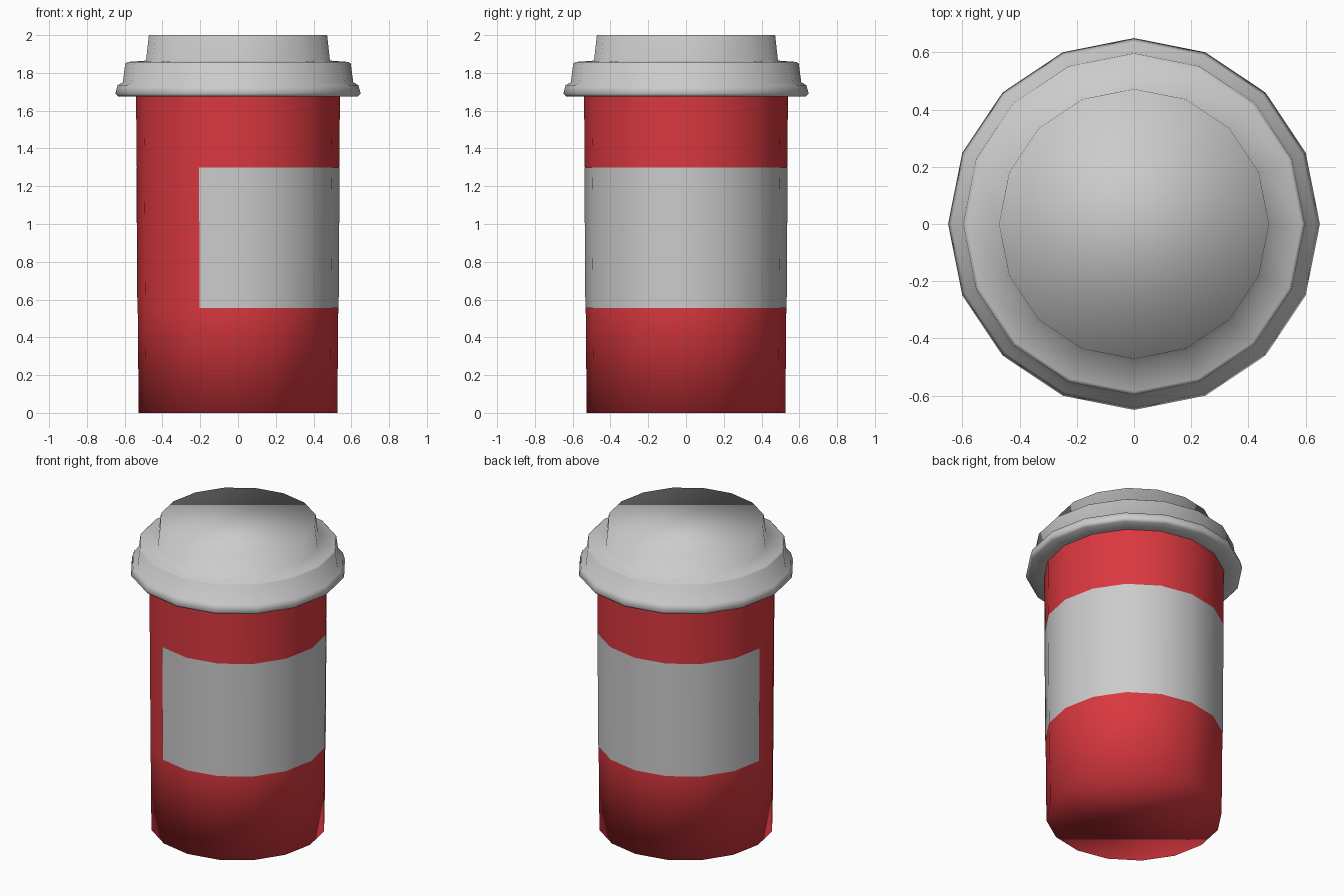
import bpy, bmesh, math

if "Cube" in bpy.data.objects:
    bpy.data.objects.remove(bpy.data.objects["Cube"])

SIDES = 16
STEP = 2 * math.pi / SIDES


def lathe(name, profile, first=0, count=SIDES, cap_bottom=False, cap_top=False):
    """Spin a (radius, height) profile over `count` of the 16 sides."""
    full = count == SIDES
    bm = bmesh.new()
    n = count if full else count + 1
    rings = [[bm.verts.new((r * math.cos((first + i) * STEP),
                            r * math.sin((first + i) * STEP), z))
              for i in range(n)] for r, z in profile]
    for lo, hi in zip(rings, rings[1:]):
        for i in range(count):
            j = (i + 1) % n
            bm.faces.new((lo[i], lo[j], hi[j], hi[i]))
    if cap_bottom:
        bm.faces.new(rings[0][::-1])
    if cap_top:
        bm.faces.new(rings[-1])
    for f in bm.faces:
        f.smooth = True
    me = bpy.data.meshes.new(name)
    bm.to_mesh(me)
    bm.free()
    ob = bpy.data.objects.new(name, me)
    bpy.context.collection.objects.link(ob)
    return ob


# Tapered red cup
cup = lathe("cup", [(0.526, 0), (0.531, 0.555), (0.536, 1.30), (0.54, 1.68)],
            cap_bottom=True)
red = bpy.data.materials.new("red")
red.diffuse_color = (0.70, 0.04, 0.05, 1)
red.use_nodes = True
red.node_tree.nodes["Principled BSDF"].inputs["Base Color"].default_value = red.diffuse_color
cup.data.materials.append(red)

# Sleeve label wrapping 13 of 16 sides, gap at the front left
lathe("label", [(0.533, 0.555), (0.538, 1.30)], first=-5, count=13)

# Stepped lid with flared rim
lathe("lid", [(0.535, 1.675), (0.635, 1.675), (0.65, 1.69), (0.637, 1.735),
              (0.61, 1.75), (0.597, 1.85), (0.585, 1.858), (0.487, 1.865),
              (0.472, 2.0)], cap_top=True)
